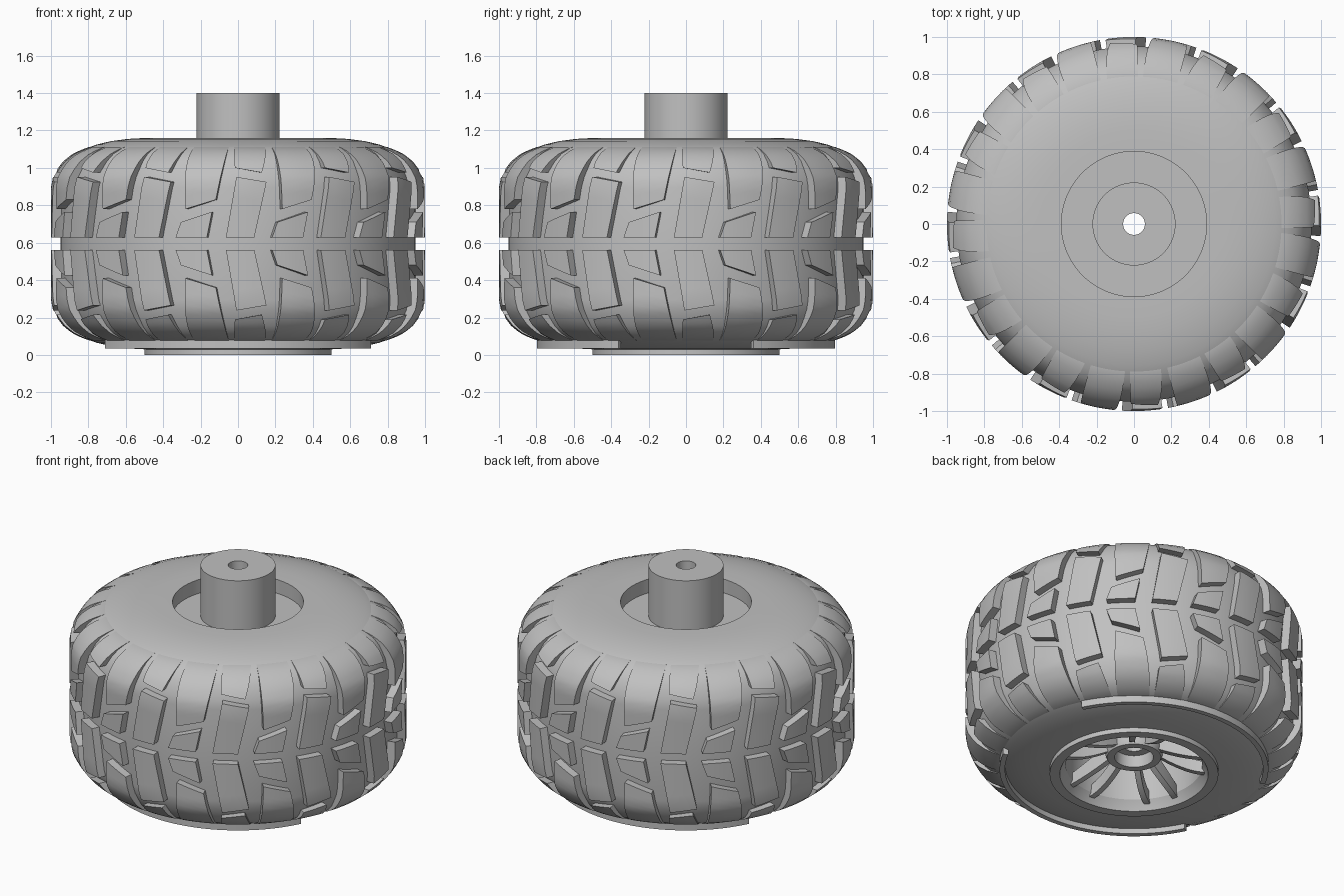
import bpy, bmesh, math

if "Cube" in bpy.data.objects:
    bpy.data.objects.remove(bpy.data.objects["Cube"], do_unlink=True)

MID = 0.595          # height of the tyre's centre plane
COUNT = 12           # tread pattern repeats
# half profile of the tyre: height above centre, tread radius, carcass radius
PROFILE = [(0, 1.0, .95), (.3, 1.0, .95), (.355, .99, .94), (.4, .965, .92),
           (.44, .935, .9), (.48, .885, .865), (.51, .82, .812), (.53, .755, .755),
           (.548, .68, .68), (.56, .59, .59), (.565, .5, .5)]

grey = bpy.data.materials.new("plain grey")
grey.use_nodes = True
grey.diffuse_color = (.53, .53, .53, 1)
grey.node_tree.nodes["Principled BSDF"].inputs["Base Color"].default_value = (.53, .53, .53, 1)


def finish(name, bm, angle=30):
    bmesh.ops.remove_doubles(bm, verts=bm.verts, dist=1e-5)
    bmesh.ops.recalc_face_normals(bm, faces=bm.faces)
    mesh = bpy.data.meshes.new(name)
    bm.to_mesh(mesh)
    bm.free()
    mesh.materials.append(grey)
    ob = bpy.data.objects.new(name, mesh)
    bpy.context.collection.objects.link(ob)
    bpy.ops.object.select_all(action='DESELECT')
    bpy.context.view_layer.objects.active = ob
    ob.select_set(True)
    bpy.ops.object.shade_smooth_by_angle(angle=math.radians(angle))
    return ob


def polar(r, deg, z):
    a = math.radians(deg)
    return (r * math.sin(a), -r * math.cos(a), z)


def lathe(name, points, segments=96):
    """Revolve a closed (radius, height) outline around z."""
    bm = bmesh.new()
    rings = [[bm.verts.new(polar(r, 360 * i / segments, z)) for r, z in points]
             for i in range(segments)]
    for i, ring in enumerate(rings):
        after = rings[(i + 1) % segments]
        for j in range(len(points)):
            k = (j + 1) % len(points)
            bm.faces.new((ring[j], after[j], after[k], ring[k]))
    return finish(name, bm)


def solid(bm, place, n, m):
    """Closed block whose grid points come from place(u, v, w)."""
    layers = [[[bm.verts.new(place(i / n, j / m, w)) for j in range(m + 1)]
               for i in range(n + 1)] for w in (0, 1)]
    low, high = layers
    for i in range(n):
        for j in range(m):
            for g in layers:
                bm.faces.new((g[i][j], g[i + 1][j], g[i + 1][j + 1], g[i][j + 1]))
        for j in (0, m):
            bm.faces.new((low[i][j], low[i + 1][j], high[i + 1][j], high[i][j]))
    for j in range(m):
        for i in (0, n):
            bm.faces.new((low[i][j], low[i][j + 1], high[i][j + 1], high[i][j]))


def radius(h, column):
    for a, b in zip(PROFILE, PROFILE[1:]):
        if h <= b[0]:
            t = (h - a[0]) / (b[0] - a[0])
            return a[column] + t * (b[column] - a[column])
    return PROFILE[-1][column]


def tread(name, near_left, near_right, far_left, far_right, rows):
    """Repeat one lug, given by corners (degrees, height), on both halves."""
    bm = bmesh.new()
    for side in (1, -1):
        for k in range(COUNT):
            def place(u, v, w):
                a, h = (
                    (near_left[c] * (1 - u) + near_right[c] * u) * (1 - v)
                    + (far_left[c] * (1 - u) + far_right[c] * u) * v for c in (0, 1))
                r = radius(h, 1) if w else radius(h, 2) - .02
                return polar(r, a + k * 360 / COUNT, MID + side * h)
            solid(bm, place, 4, rows)
    return finish(name, bm)


# tyre carcass
upper = [(r, MID + h) for h, _, r in PROFILE]
lower = [(r, MID - h) for h, _, r in PROFILE[:0:-1]]
lathe("tyre_carcass", lower + upper + [(.388, 1.16), (.388, 1.0), (.45, .95), (.45, .1)], 128)

# tread lugs
tread("tall_center_lugs", (-3.7, .033), (5, .033), (-.5, .357), (8.8, .33), 6)
tread("short_center_lugs", (10.5, .033), (20.4, .033), (12.2, .115), (22, .17), 3)
tread("long_shoulder_lugs", (13.7, .185), (23.2, .235), (13, .518), (26.5, .518), 14)
tread("short_shoulder_lugs", (-1, .405), (7.5, .38), (-1.5, .518), (10.5, .518), 7)

# raised arcs on the lower sidewall
bm = bmesh.new()
for start in (-63, 117):
    solid(bm, lambda u, v, w: polar(.765 + .032 * v, start + 126 * u, .035 + .06 * w), 40, 1)
finish("sidewall_arcs", bm)

# rim: flange, barrel and closed back
lathe("rim", [(.5, .06), (.5, 0), (.44, 0), (.425, .03), (.405, .06), (.385, .98),
              (.1, .98), (.1, 1.07), (.389, 1.07), (.44, .9), (.44, .06)])

# axle stem and recessed hub cup
lathe("axle_stem", [(.058, .22), (.058, 1.4), (.222, 1.4), (.222, 1.0), (.15, .98), (.15, .22)])
lathe("hub_cup", [(.058, .19), (.11, .19), (.115, .115), (.16, .115), (.17, .14),
                  (.17, .3), (.058, .3)])

# five pairs of curved spokes
bm = bmesh.new()
for k in range(5):
    for side in (1, -1):
        def place(u, v, w):
            r = .15 + .27 * u
            centre = side * (.045 + .045 * math.sin(u * math.pi / 2))
            x = centre + (v - .5) * .036
            z = .035 + .095 * (1 - u) ** 1.6 + w * (.11 - .04 * u)
            a = 225 + 72 * k
            return polar(math.hypot(r, x), a + math.degrees(math.atan2(x, r)), z)
        solid(bm, place, 10, 1)
finish("spokes", bm)
